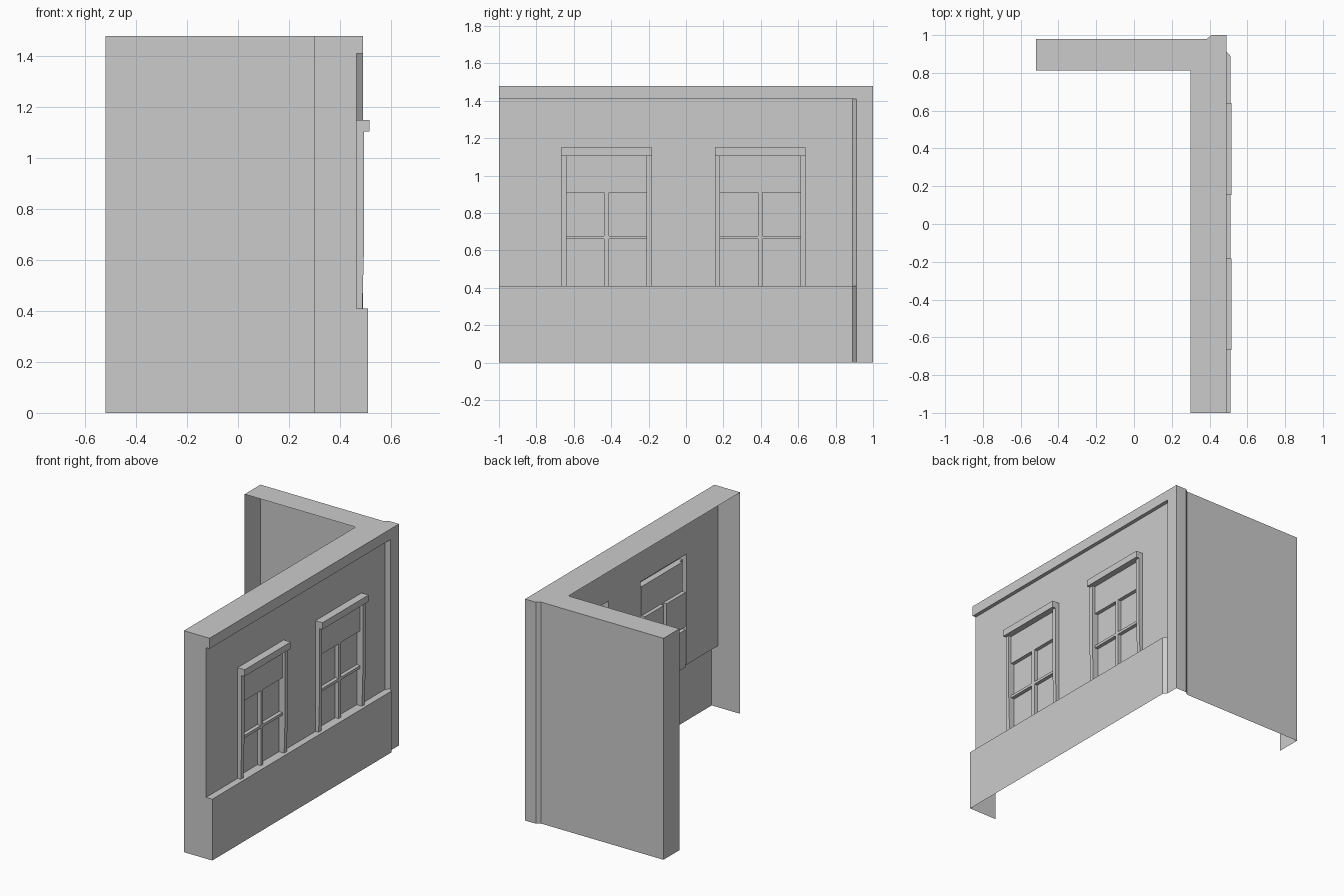
import bpy, bmesh
from mathutils import Vector

if "Cube" in bpy.data.objects:
    bpy.data.objects.remove(bpy.data.objects["Cube"])

H = 1.48                      # wall height
WALL, TRIM, BASE = 0.465, 0.49, 0.51   # x of wall face, cornice/corner, plinth
GLASS, SASH, JAMB, HEAD = 0.45, 0.475, 0.495, 0.517


def face(bm, pts, n):
    """Add a face pointing along n."""
    f = bm.faces.new([bm.verts.new(p) for p in pts])
    f.normal_update()
    if f.normal.dot(Vector(n)) < 0:
        f.normal_flip()


def finish(bm, name):
    bmesh.ops.remove_doubles(bm, verts=bm.verts, dist=1e-4)
    bmesh.ops.dissolve_limit(bm, angle_limit=0.01, verts=bm.verts, edges=bm.edges)
    me = bpy.data.meshes.new(name)
    bm.to_mesh(me)
    bm.free()
    ob = bpy.data.objects.new(name, me)
    bpy.context.collection.objects.link(ob)
    return ob


def relief(bm, rects, side=None, bottom=None):
    """Stepped surface facing +x. rects: (y0, y1, z0, z1, depth), later ones win;
    depth None is an opening. side / bottom: depth of the surroundings."""
    ys = sorted({v for r in rects for v in r[:2]})
    zs = sorted({v for r in rects for v in r[2:4]})

    def depth(i, j):
        if j < 0:
            return bottom
        if not (0 <= i < len(ys) - 1 and j < len(zs) - 1):
            return side
        y, z = (ys[i] + ys[i + 1]) / 2, (zs[j] + zs[j + 1]) / 2
        d = None
        for a, b, c, e, x in rects:
            if a < y < b and c < z < e:
                d = x
        return d

    for i in range(len(ys)):
        for j in range(len(zs)):
            d, l, u = depth(i, j), depth(i - 1, j), depth(i, j - 1)
            y, z = ys[i], zs[j]
            if i < len(ys) - 1 and j < len(zs) - 1 and d is not None:
                y1, z1 = ys[i + 1], zs[j + 1]
                face(bm, [(d, y, z), (d, y1, z), (d, y1, z1), (d, y, z1)], (1, 0, 0))
            if j < len(zs) - 1 and None not in (d, l) and d != l:
                z1 = zs[j + 1]
                face(bm, [(d, y, z), (l, y, z), (l, y, z1), (d, y, z1)], (0, l - d, 0))
            if i < len(ys) - 1 and None not in (d, u) and d != u:
                y1 = ys[i + 1]
                face(bm, [(d, y, z), (u, y, z), (u, y1, z), (d, y1, z)], (0, 0, u - d))


# Long facade with plinth, cornice and two window openings
centres = (-0.425, 0.397)
W, IN = 0.243, 0.215          # half widths of window, outside and inside jambs
bm = bmesh.new()
relief(bm, [(-1, 0.89, 0, H, WALL), (-1, 0.89, 0, 0.41, BASE), (-1, 0.89, 1.41, H, TRIM)]
       + [(c - W, c + W, 0.41, 1.15, None) for c in centres])
# Chamfered transition to the corner post
for x, z0, z1 in ((BASE, 0, 0.41), (WALL, 0.41, 1.41), (TRIM, 1.41, H)):
    face(bm, [(x, 0.89, z0), (TRIM, 0.912, z0), (TRIM, 0.912, z1), (x, 0.89, z1)], (1, 0, 0))
face(bm, [(WALL, 0.89, 0.41), (BASE, 0.89, 0.41), (TRIM, 0.912, 0.41)], (0, 0, 1))
face(bm, [(WALL, 0.89, 1.41), (TRIM, 0.89, 1.41), (TRIM, 0.912, 1.41)], (0, 0, -1))
finish(bm, "facade")

# Windows: jambs, header, blind, glazing bars
for k, c in enumerate(centres):
    bm = bmesh.new()
    relief(bm, [(c - W, c + W, 0.41, 1.105, JAMB),
                (c - W, c + W, 1.105, 1.15, HEAD),
                (c - IN, c + IN, 0.41, 1.105, GLASS),
                (c - IN, c + IN, 0.91, 1.105, SASH),
                (c - IN, c + IN, 0.66, 0.678, SASH),
                (c - 0.013, c + 0.013, 0.41, 0.91, SASH)], side=WALL, bottom=BASE)
    for v in bm.verts:        # jambs taper slightly towards the sill
        if abs(v.co.x - JAMB) < 1e-4 and v.co.z < 0.42:
            v.co.x = 0.488
    finish(bm, f"window_{k + 1}")

# Corner post, back wall and its end: vertical strip along a plan line
bm = bmesh.new()
plan = [(TRIM, 0.912), (TRIM, 1), (0.41, 1), (0.385, 0.98), (-0.52, 0.98), (-0.52, 0.813)]
for (xa, ya), (xb, yb) in zip(plan, plan[1:]):
    face(bm, [(xa, ya, 0), (xb, yb, 0), (xb, yb, H), (xa, ya, H)], (yb - ya, xa - xb, 0))
finish(bm, "back_wall")

# End face of the long wall
bm = bmesh.new()
face(bm, [(x, -1, z) for x, z in ((0.3, 0), (BASE, 0), (BASE, 0.41), (WALL, 0.41),
                                  (WALL, 1.41), (TRIM, 1.41), (TRIM, H), (0.3, H))], (0, -1, 0))
finish(bm, "wall_end")

# L-shaped top (the inner side and underside stay open)
bm = bmesh.new()
face(bm, [(x, y, H) for x, y in [(TRIM, -1)] + plan[1:] + [(0.3, 0.813), (0.3, -1)]], (0, 0, 1))
finish(bm, "wall_top")
